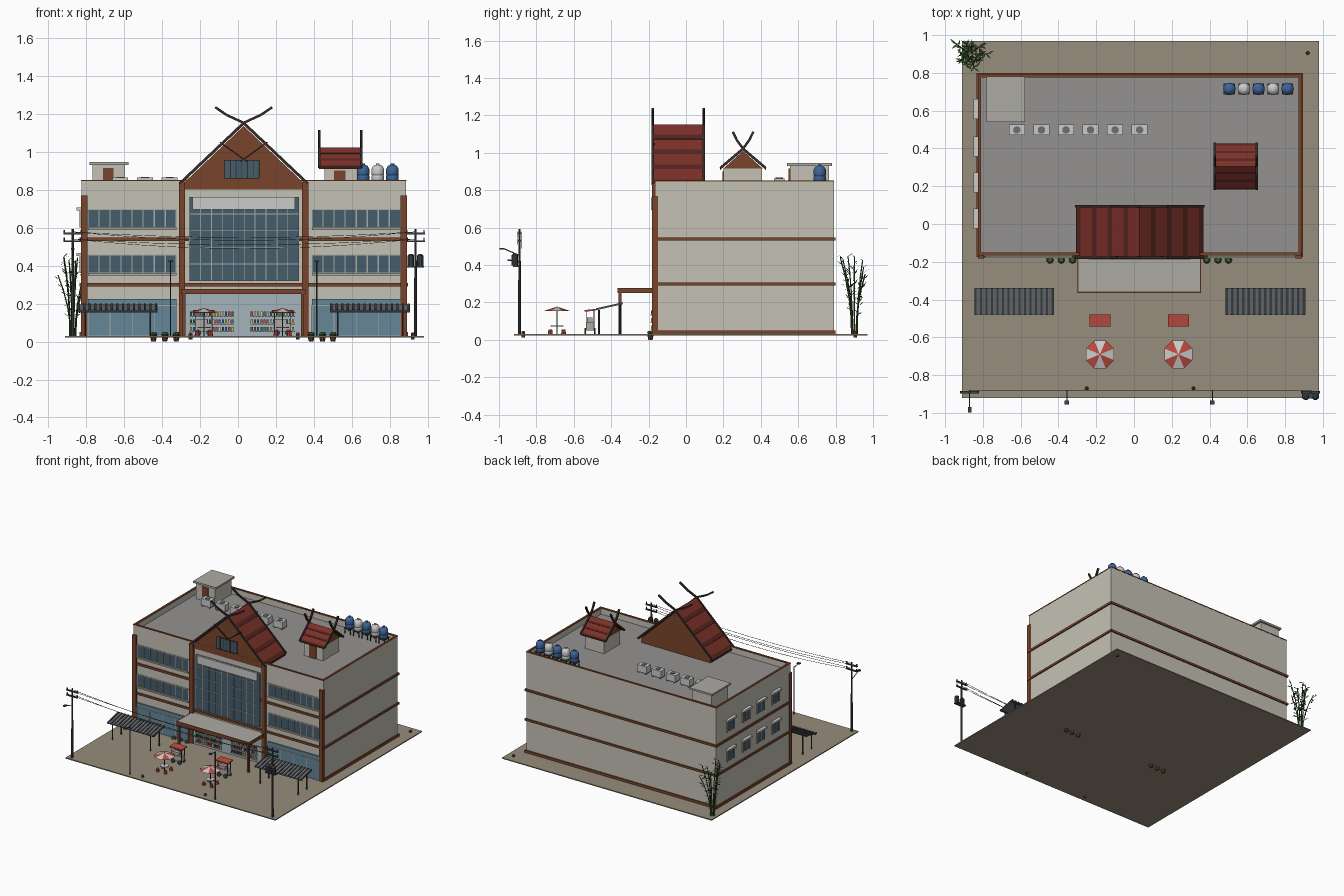
import bpy, bmesh, math, random
from mathutils import Vector as V

if "Cube" in bpy.data.objects:
    bpy.data.objects.remove(bpy.data.objects["Cube"])
random.seed(4)

COL = dict(wall=(.56, .54, .46), roof=(.3, .29, .28), ground=(.31, .27, .2), brown=(.19, .06, .025),
           dark=(.035, .025, .02), tile=(.2, .03, .022), tile2=(.09, .018, .014), glass=(.06, .11, .15),
           shop=(.13, .24, .31), pale=(.36, .47, .5), white=(.65, .65, .62), metal=(.15, .16, .17),
           steel=(.05, .055, .06), blue=(.05, .13, .32), red=(.5, .07, .05), green=(.05, .12, .03),
           yellow=(.6, .42, .08), concrete=(.42, .41, .37))
MATS = {}


def part(name, col, shapes, smooth=False):
    bm = bmesh.new()
    for verts, faces in shapes:
        vs = [bm.verts.new(v) for v in verts]
        for f in faces:
            bm.faces.new([vs[i] for i in f])
    bmesh.ops.recalc_face_normals(bm, faces=bm.faces)
    me = bpy.data.meshes.new(name)
    bm.to_mesh(me)
    ob = bpy.data.objects.new(name, me)
    bpy.context.collection.objects.link(ob)
    if col not in MATS:
        MATS[col] = bpy.data.materials.new(col)
        MATS[col].diffuse_color = (*COL[col], 1)
    me.materials.append(MATS[col])
    if smooth:
        bpy.ops.object.select_all(action='DESELECT')
        ob.select_set(True)
        bpy.context.view_layer.objects.active = ob
        bpy.ops.object.shade_smooth_by_angle(angle=math.radians(40))
    return ob


def loft(rings):
    n = len(rings[0])
    faces = [(k * n + i, k * n + (i + 1) % n, (k + 1) * n + (i + 1) % n, (k + 1) * n + i)
             for k in range(len(rings) - 1) for i in range(n)]
    faces += [tuple(range(n)), tuple((len(rings) - 1) * n + i for i in range(n))]
    return [p for r in rings for p in r], faces


def box(x0, x1, y0, y1, z0, z1):
    return loft([[(x0, y0, z), (x1, y0, z), (x1, y1, z), (x0, y1, z)] for z in (z0, z1)])


def prism(pts, a, b, axis='y'):
    return loft([[(u, t, w) if axis == 'y' else (t, u, w) for u, w in pts] for t in (a, b)])


def lathe(x, y, prof, n=12):
    return loft([[(x + r * math.cos(2 * math.pi * i / n), y + r * math.sin(2 * math.pi * i / n), z)
                  for i in range(n)] for r, z in prof])


def rod(p, q, r, n=6, r2=None):
    p, q = V(p), V(q)
    rot = (q - p).to_track_quat('Z', 'Y')
    ring = [V((math.cos(2 * math.pi * (i + .5) / n), math.sin(2 * math.pi * (i + .5) / n), 0)) for i in range(n)]
    return loft([[c + rot @ (v * s) for v in ring] for c, s in ((p, r), (q, r if r2 is None else r2))])


def grid_bars(x0, x1, z0, z1, nx, nz, y, t=.003):
    return [box(x0 + (x1 - x0) * i / nx - t, x0 + (x1 - x0) * i / nx + t, y - .004, y, z0, z1) for i in range(nx + 1)] + \
           [box(x0, x1, y - .004, y, z0 + (z1 - z0) * i / nz - t, z0 + (z1 - z0) * i / nz + t) for i in range(nz + 1)]


# Ground and building shell with parapet
X0, X1, Y0, Y1, F, R, T = -.825, .885, -.165, .79, .03, .80, .85
part("ground_slab", 'ground', [box(-.91, .98, -.92, .97, .022, F)])
part("building_body", 'wall', [box(X0, X1, Y0, Y1, F, R - .01)])
part("roof_deck", 'roof', [box(X0 + .01, X1 - .01, Y0 + .01, Y1 - .01, R - .01, R)])


def ring_wall(o, t, z0, z1):
    return [box(X0 - o, X1 + o, Y0 - o, Y0 - o + t, z0, z1), box(X0 - o, X1 + o, Y1 + o - t, Y1 + o, z0, z1),
            box(X0 - o, X0 - o + t, Y0, Y1, z0, z1), box(X1 + o - t, X1 + o, Y0, Y1, z0, z1)]


part("parapet", 'wall', ring_wall(0, .015, R - .01, T - .005))
part("parapet_cap", 'brown', ring_wall(.002, .016, T - .005, T + .002))
part("floor_bands", 'brown', [box(X0 - .009, X1 + .009, Y0 - .009, Y1 + .009, z, z + h)
                              for z, h in ((F, .02), (.29, .017), (.53, .018))])
part("front_columns", 'brown', [box(x, x + .034, -.182, -.15, F, z) for x, z in
                                ((-.827, .77), (-.312, .84), (.337, .84), (.855, .77))])

# Front glazing, mirrored wings and centre
panes, bars, shops, sills = [], [], [], []
for a, b in ((-.79, -.325), (.39, .855)):
    for z in (.36, .6):
        panes.append(box(a, b, -.169, -.16, z, z + .095))
        bars += grid_bars(a, b, z, z + .095, 8, 1, -.168)
        sills.append(box(a, b, -.18, -.16, z - .012, z))
    shops.append(box(a, b, -.176, -.16, F, .225))
    bars += grid_bars(a, b, F, .19, 4, 1, -.175, .002)
panes.append(box(-.255, .32, -.177, -.16, .32, .76))
bars += grid_bars(-.255, .32, .32, .76, 10, 5, -.176, .002)
part("window_glass", 'glass', panes)
part("window_bars", 'concrete', bars)
part("window_sills", 'concrete', sills)
part("shop_glass", 'shop', shops)
part("entrance_glass", 'pale', [box(-.278, .337, -.176, -.16, F, .25)])
part("blank_sign_panel", 'white', [box(-.24, .3, -.187, -.17, .695, .76)])

# Display shelves with goods behind the entrance
goods = {c: [] for c in ('red', 'yellow', 'blue', 'white', 'green')}
shelves = []
for a, b in ((-.255, -.02), (.065, .3)):
    for z in (.055, .095, .135):
        shelves.append(box(a, b, -.19, -.175, z - .005, z))
        for i in range(14):
            x = a + (b - a) * i / 14
            goods[random.choice(list(goods))].append(box(x + .002, x + .013, -.187, -.176, z, z + .022))
part("shelves", 'white', shelves)
for c, s in goods.items():
    part("shelf_goods_" + c, c, s)

# Left side windows with hoods
ys = (.03, .22, .41, .61)
part("side_windows", 'glass', [box(-.83, -.82, y - .045, y + .045, z, z + .09) for y in ys for z in (.36, .6)])
part("side_hoods", 'white', [box(-.85, -.82, y - .053, y + .053, z + .09, z + .105) for y in ys for z in (.36, .6)])
part("side_bars", 'concrete', [box(-.834, -.82, y + d - .003, y + d + .003, z, z + .09)
                               for y in ys for z in (.36, .6) for d in (-.045, 0, .045)])

# Entrance canopy
part("canopy_slab", 'concrete', [box(-.295, .35, -.36, -.165, .262, .277)])
part("canopy_edge", 'brown', [box(-.3, .355, -.366, -.358, .25, .278), box(-.3, -.294, -.36, -.165, .25, .278),
                              box(.349, .355, -.36, -.165, .25, .278)])
part("canopy_posts", 'brown', [box(x - .008, x + .008, -.36, -.344, F, .262) for x in (-.285, .34)])


# Gable roofs in tiled tiers with crossed finials
def gable(name, c, half, ze, za, a, b, axis, tiers, tip, th=.012):
    light, dark = [], []
    for s in (-1, 1):
        P = lambda f, d=0: (c + s * half * f, za + (ze - za) * f + d)
        for k in range(tiers):
            f0, f1, f2 = k / tiers, (k + .72) / tiers, (k + 1) / tiers
            light.append(prism([P(f0), P(f1), P(f1, -th), P(f0, -th)], a, b, axis))
            dark.append(prism([P(f1, .002), P(f2, .002), P(f2, -th), P(f1, -th)], a, b, axis))
    part(name + "_tiles", 'tile', light)
    part(name + "_tile_bands", 'tile2', dark)
    fin = []
    for t in (a, b):
        for s in (-1, 1):
            pts = [(c + s * half, ze), (c, za), (c - s * tip[0] * .6, za + tip[1] * .5), (c - s * tip[0], za + tip[1])]
            pts = [(u, t, w) if axis == 'y' else (t, u, w) for u, w in pts]
            fin += [rod(p, q, .009, 4) for p, q in zip(pts, pts[1:])]
    part(name + "_finials", 'dark', fin)


gable("main_roof", .03, .338, .832, 1.152, -.178, .095, 'y', 4, (.15, .082))
part("main_gable_wall", 'brown', [prism([(-.28, R), (.34, R), (.34, .84), (.03, 1.135), (-.28, .84)], -.166, .085)])
part("gable_window", 'glass', [box(-.07, .11, -.172, -.16, .86, .955)])
part("gable_trim", 'dark', grid_bars(-.07, .11, .86, .955, 6, 1, -.171, .002) +
     [rod((.03 + s * .125, -.172, 1.05), (.03 - s * .02, -.172, .945), .005, 4) for s in (-1, 1)])

gable("pavilion_roof", .305, .122, .918, 1.022, .427, .65, 'x', 3, (.055, .09), .01)
part("pavilion_walls", 'wall', [box(.455, .625, .2, .405, R, .915)])
part("pavilion_gables", 'brown', [prism([(.2, .915), (.41, .915), (.305, 1.01)], .45, .63, 'x')])
part("roof_doors", 'brown', [box(.505, .565, .194, .21, R, .9), box(-.71, -.655, .548, .56, R, .915)])

# Stair house, air conditioners and water tanks on the roof
part("stair_house", 'wall', [box(-.765, -.595, .555, .765, R, .93)])
part("stair_house_slab", 'concrete', [box(-.782, -.577, .54, .78, .93, .945)])
acx = [-.62 + .13 * i for i in range(6)]
part("air_units", 'white', [box(x - .042, x + .042, .47, .527, R + .008, .863) for x in acx])
part("air_unit_fans", 'metal', [lathe(x, .498, [(.02, .86), (.02, .867)], 12) for x in acx] +
     [box(x - .035, x - .028, .47, .527, R, R + .01) for x in acx] + [box(x + .028, x + .035, .47, .527, R, R + .01) for x in acx])
tx = [.505 + .077 * i for i in range(5)]
tank = [(.028, .845), (.033, .853), (.033, .872), (.031, .876), (.033, .88), (.033, .908), (.024, .925), (.01, .931), (.01, .937)]
part("water_tanks_blue", 'blue', [lathe(x, .715, tank, 16) for x in tx[::2]], True)
part("water_tanks_white", 'white', [lathe(x, .715, tank, 16) for x in tx[1::2]], True)
part("tank_stands", 'steel', [box(x - .03, x + .03, .685, .745, .838, .846) for x in tx] +
     [rod((x + i * .025, .715 + j * .025, R), (x + i * .025, .715 + j * .025, .84), .004, 4) for x in tx for i in (-1, 1) for j in (-1, 1)])

# Corrugated side shelters
sheet, ribs, posts = [], [], []
for a in (-.845, .485):
    b = a + .422
    sheet.append(prism([(-.48, .158), (-.34, .19), (-.34, .195), (-.48, .163)], a, b, 'x'))
    for i in range(15):
        x = a + .422 * i / 14.5
        ribs.append(prism([(-.482, .16), (-.338, .193), (-.338, .2), (-.482, .168)], x, x + .012, 'x'))
    posts += [rod((x, y, F), (x, y, z), .005) for x in (a + .04, b - .04) for y, z in ((-.465, .16), (-.352, .188))]
    posts += [rod((a, y, z), (b, y, z), .004, 4) for y, z in ((-.465, .157), (-.352, .184))]
part("shelter_sheets", 'metal', sheet)
part("shelter_ribs", 'steel', ribs)
part("shelter_frames", 'steel', posts)

# Parasols with tables, stools and food carts
wedge = {'red': [], 'white': []}
tables, stools, carts, cart_roofs, frames = [], [], [], [], []
for x in (-.18, .235):
    y = -.69
    for i in range(8):
        p = [(x + .08 * math.cos(t), y + .08 * math.sin(t)) for t in ((i - .5) * math.pi / 4, (i + .5) * math.pi / 4)]
        wedge['red' if i % 2 else 'white'].append(([(x, y, .177), (*p[0], .153), (*p[1], .153)], [(0, 1, 2)]))
    frames.append(rod((x, y, F), (x, y, .177), .003))
    tables.append(lathe(x, y, [(.034, .07), (.034, .076)], 12))
    for k in range(4):
        t = math.pi / 4 + k * math.pi / 2
        stools.append(lathe(x + .05 * math.cos(t), y + .05 * math.sin(t), [(.013, F), (.01, .055)], 8))
    carts.append(box(x - .045, x + .045, -.535, -.49, .05, .095))
    carts.append(box(x - .045, x + .02, -.53, -.5, .095, .118))
    cart_roofs.append(prism([(-.543, .15), (-.48, .156), (-.48, .165), (-.543, .159)], x - .056, x + .056, 'x'))
    frames += [rod((x + i * .043, yy, .05), (x + i * .043, yy, .153), .003, 4) for i in (-1, 1) for yy in (-.533, -.492)]
    frames += [rod((x + i * .03, yy - .004, .047), (x + i * .03, yy + .004, .047), .017, 10) for i in (-1, 1) for yy in (-.538, -.487)]
for c, s in wedge.items():
    part("parasol_" + c, c, s)
part("tables", 'white', tables)
part("stools", 'red', stools)
part("carts", 'concrete', carts)
part("cart_roofs", 'red', cart_roofs)
part("cart_and_parasol_frames", 'steel', frames)

# Potted plants and bollards
px = (-.445, -.385, -.325, .385, .445, .5)
part("plant_pots", 'brown', [lathe(x, -.19, [(.012, .0), (.019, .032)], 10) for x in px])
part("pot_plants", 'green', [lathe(x, -.19, [(.012, .03), (.02, .037), (.012, .047)], 7) for x in px])
part("bollards", 'brown', [lathe(x, y, [(.01, .012), (.01, .04), (.005, .048)], 8)
                           for x, y in ((-.25, -.87), (.315, -.87), (.92, .905))])

# Utility poles, sagging wires, transformers and street lamps
steel, wires = [], []
for x in (-.87, .935):
    steel.append(rod((x, -.89, F), (x, -.89, .592), .009, 8, .006))
    steel += [box(x - .05, x + .05, -.897, -.883, z, z + .008) for z in (.525, .565)]
    steel += [rod((x + d, -.89, z), (x + d, -.89, z + .018), .004) for d in (-.045, .045) for z in (.53, .57)]
for z, y, sag in ((.578, -.9, .03), (.578, -.88, .045), (.54, -.9, .03), (.54, -.88, .05)):
    pts = [(-.87 + 1.805 * i / 14, y, z - sag * (1 - (i / 7 - 1) ** 2)) for i in range(15)]
    wires += [rod(p, q, .0015, 4) for p, q in zip(pts, pts[1:])]
steel.append(box(.89, .98, -.925, -.89, .39, .397))
steel += [lathe(x, -.915, [(.018, .397), (.018, .452), (.008, .462)], 10) for x in (.91, .96)]
steel += [rod((-.87, -.89, .45), (-.87, -.975, .488), .003), box(-.88, -.86, -.998, -.97, .484, .492)]
for x in (-.355, .415):
    steel += [rod((x, -.885, F), (x, -.885, .42), .004), rod((x, -.885, .415), (x, -.945, .425), .003),
              box(x - .012, x + .012, -.955, -.935, .42, .428)]
part("poles_and_lamps", 'steel', steel)
part("wires", 'steel', wires)

# Bamboo clump at the back corner
stems, leaves = [], []
for k in range(10):
    t = k * 2 * math.pi / 10
    lean, h = random.uniform(.03, .09), random.uniform(.28, .42)
    pts = [V((-.87 + (.015 + lean * f * f) * math.cos(t), .9 + (.015 + lean * f * f) * math.sin(t), F + h * f))
           for f in (0, .25, .5, .75, 1)]
    stems += [rod(p, q, .004, 5, .003) for p, q in zip(pts, pts[1:])]
    for i in range(11):
        p = pts[1].lerp(pts[4], i / 10) if i % 2 else pts[2].lerp(pts[4], i / 10)
        a = random.uniform(0, 2 * math.pi)
        d = V((math.cos(a), math.sin(a), random.uniform(-.3, .9))) * .035
        n = V((-math.sin(a), math.cos(a), 0)) * .005
        tip = p + d
        tip.x, tip.y = max(tip.x, -.985), min(tip.y, .998)
        leaves.append(([p, p + d * .4 + n, tip, p + d * .4 - n], [(0, 1, 2, 3)]))
part("bamboo_stems", 'green', stems)
part("bamboo_leaves", 'green', leaves)

for m in bpy.data.materials:
    if m.users and not m.is_grease_pencil:
        m.use_nodes = True
        m.node_tree.nodes["Principled BSDF"].inputs["Base Color"].default_value = m.diffuse_color
